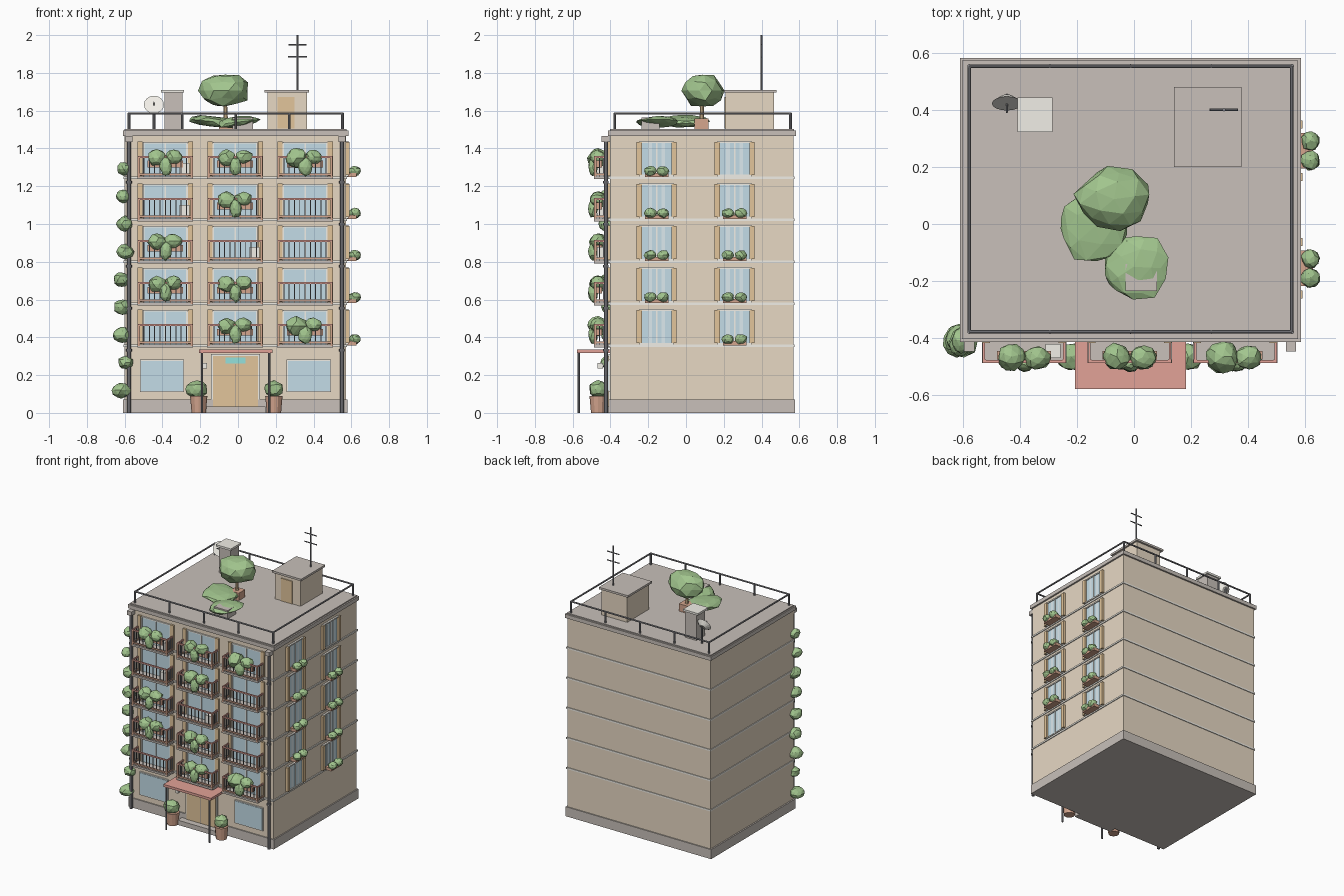
import bpy, bmesh, math, random
from mathutils import Matrix, Vector

if "Cube" in bpy.data.objects:
    bpy.data.objects.remove(bpy.data.objects["Cube"])
random.seed(4)

COL = dict(wall=(.80, .69, .55, 1), wood=(.76, .56, .33, 1), glass=(.55, .72, .80, 1),
           red=(.76, .36, .31, 1), clay=(.66, .38, .27, 1), leaf=(.36, .56, .27, 1),
           roof=(.58, .53, .49, 1), white=(.88, .86, .80, 1), teal=(.3, .75, .72, 1),
           dark=(.25, .25, .27, 1), curtain=(.72, .82, .86, 1))
MATS = {}
for k, c in COL.items():
    MATS[k] = bpy.data.materials.new(k)
    MATS[k].diffuse_color = c
PARTS = {}


def part(name, mat):
    if name not in PARTS:
        PARTS[name] = (bmesh.new(), mat)
    return PARTS[name][0]


def box(name, mat, x0, x1, y0, y1, z0, z1):
    m = Matrix.Translation(((x0 + x1) / 2, (y0 + y1) / 2, (z0 + z1) / 2)) @ \
        Matrix.Diagonal((x1 - x0, y1 - y0, z1 - z0, 1))
    bmesh.ops.create_cube(part(name, mat), size=1, matrix=m)


def rod(name, mat, a, b, r, r2=None, n=8):
    a, b = Vector(a), Vector(b)
    d = b - a
    m = Matrix.Translation((a + b) / 2) @ d.to_track_quat('Z', 'Y').to_matrix().to_4x4()
    bmesh.ops.create_cone(part(name, mat), cap_ends=True, segments=n, radius1=r,
                          radius2=r if r2 is None else r2, depth=d.length, matrix=m)


def blob(name, c, rx, ry, rz, tilt=0, jit=.13):
    # low-poly foliage lump
    m = Matrix.Translation(c) @ Matrix.Rotation(tilt, 4, 'Y') @ Matrix.Diagonal((rx, ry, rz, 1)) \
        @ Matrix.Rotation(random.uniform(0, 6), 4, 'Z')
    vs = bmesh.ops.create_icosphere(part(name, 'leaf'), subdivisions=2, radius=1)['verts']
    for v in vs:
        v.co = m @ (v.co * (1 + random.uniform(-jit, jit * .6)))


X0, X1, Y0, Y1 = -.60, .572, -.402, .57
FLOORS = [.355 + .2225 * i for i in range(5)]

# main mass, plinth, bands, cornice, roof
box('walls', 'wall', X0, X1, Y0, Y1, .06, 1.47)
box('plinth', 'roof', X0 - .01, X1 + .008, Y0 - .008, Y1 + .008, 0, .07)
for z in FLOORS:
    box('floor_bands', 'white', X0 - .005, X1 + .006, Y0 - .01, Y1 + .005, z - .006, z + .006)
box('cornice', 'roof', X0 - .01, X1 + .012, Y0 - .012, Y1 + .012, 1.467, 1.495)
box('roof_deck', 'roof', X0 - .002, X1 + .002, Y0, Y1 + .002, 1.495, 1.503)

# roof railing
RX0, RX1, RY0, RY1 = -.577, .553, -.378, .553
for y in (RY0, RY1):
    rod('roof_rail', 'dark', (RX0, y, 1.585), (RX1, y, 1.585), .006)
    for i in range(5):
        x = RX0 + (RX1 - RX0) * i / 4
        rod('roof_rail_posts', 'dark', (x, y, 1.5), (x, y, 1.588), .007)
for x in (RX0, RX1):
    rod('roof_rail', 'dark', (x, RY0, 1.585), (x, RY1, 1.585), .006)

# stair hut and aerial
box('stair_hut', 'wall', .155, .365, .21, .465, 1.5, 1.697)
box('stair_hut_roof', 'roof', .14, .377, .2, .48, 1.695, 1.71)
box('stair_hut_door', 'wood', .21, .30, .203, .212, 1.505, 1.672)
rod('aerial', 'dark', (.315, .4, 1.7), (.315, .4, 2), .006)
for z, w in ((1.95, .048), (1.885, .05)):
    rod('aerial', 'dark', (.315 - w, .4, z), (.315 + w, .4, z), .004)

# chimney and dish
box('chimney', 'roof', -.39, -.295, .335, .435, 1.5, 1.697)
box('chimney_cap', 'white', -.408, -.285, .323, .443, 1.695, 1.71)
rod('dish_pole', 'dark', (-.445, .45, 1.5), (-.445, .45, 1.63), .007)
rod('dish', 'white', (-.445, .445, 1.62), (-.445, .422, 1.632), .02, .053, 16)
rod('dish_feed', 'dark', (-.445, .43, 1.625), (-.445, .39, 1.645), .003)

# roof garden
box('tree_pot', 'clay', -.1, -.025, .045, .12, 1.5, 1.558)
rod('tree_trunk', 'wood', (-.065, .083, 1.55), (-.068, .085, 1.66), .012, .009)
blob('tree_crown', (-.07, .087, 1.706), .135, .112, .093)
blob('roof_shrubs', (-.14, -.008, 1.543), .13, .135, .03, .1)
blob('roof_shrubs', (.002, -.15, 1.54), .12, .12, .03, -.12)
box('roof_vent', 'roof', -.03, .08, -.235, -.14, 1.5, 1.565)

# downpipes with hoppers
for x in (-.577, .55):
    rod('downpipes', 'dark', (x, -.424, 0), (x, -.424, 1.45), .011)
    box('pipe_hoppers', 'roof', x - .018, x + .018, -.447, -.405, 1.435, 1.465)
    for z in FLOORS:
        rod('pipe_clips', 'dark', (x, -.424, z - .03), (x, -.424, z - .018), .015)

# front balconies: glazed doors, shutters, slab, railing
yf = Y0
PLANTED = {(0, 4), (1, 4), (2, 4), (1, 3), (0, 2), (0, 1), (1, 1), (1, 0), (2, 0)}
COOLERS = {(0, 4), (0, 3), (1, 2)}
for c, cx in enumerate((-.385, -.015, .355)):
    for r, z in enumerate(FLOORS):
        box('balcony_glass', 'glass', cx - .112, cx + .112, yf - .005, yf + .01, z, z + .183)
        for dx in (-.115, 0, .115):
            box('balcony_frames', 'white', cx + dx - .004, cx + dx + .004, yf - .009, yf, z, z + .185)
        box('balcony_frames', 'white', cx - .118, cx + .118, yf - .009, yf, z + .181, z + .189)
        for s in (-1, 1):
            a, b = sorted((cx + s * .12, cx + s * .147))
            box('balcony_shutters', 'wood', a, b, yf - .014, yf, z + .01, z + .192)
        box('balcony_slabs', 'roof', cx - .148, cx + .148, -.487, yf, z - .008, z + .006)
        # railing
        t = z + .11
        for h, n, m in ((t, 'balcony_handrails', 'red'), (z + .018, 'balcony_low_rails', 'clay')):
            box(n, m, cx - .145, cx + .145, -.486, -.477, h - .005, h + .005)
            for s in (-1, 1):
                box(n, m, cx + s * .141 - .004, cx + s * .141 + .004, -.478, yf, h - .005, h + .005)
        for s in (-1, 1):
            box('balcony_posts', 'clay', cx + s * .14 - .006, cx + s * .14 + .006, -.487, -.475, z, t)
            for y in (-.457, -.437, -.417):
                box('balusters', 'dark', cx + s * .141 - .0025, cx + s * .141 + .0025,
                    y - .0025, y + .0025, z, t)
        for i in range(1, 10):
            x = cx - .14 + .028 * i
            box('balusters', 'dark', x - .0025, x + .0025, -.484, -.479, z, t)
        if (c, r) in PLANTED:
            f = 1.2 if c == 2 else 1
            o = -.045
            box('balcony_planters', 'clay', cx - .095, cx + .095, -.475, -.445, z + .055, z + .09)
            blob('balcony_plants', (cx + o, -.465, z + .105), .05 * f, .048 * f, .044 * f)
            blob('balcony_plants', (cx - o, -.467, z + .11), .048, .042, .038)
            blob('balcony_plants', (cx + .002, -.492, z + .058), .032 * f, .026, .05)
        if (c, r) in COOLERS:
            box('cooling_units', 'white', cx + .075, cx + .128, -.47, -.42, z + .02, z + .078)

# right side windows
for c, cy in enumerate((-.155, .257)):
    for r, z in enumerate(FLOORS):
        a, b = z + .012, z + .19
        box('side_glass', 'glass', X1 - .01, X1 + .005, cy - .083, cy + .083, a, b)
        for dy in (-.086, 0, .086):
            box('side_frames', 'white', X1, X1 + .009, cy + dy - .004, cy + dy + .004, a, b)
        for h in (a, b):
            box('side_frames', 'white', X1, X1 + .012, cy - .09, cy + .09, h - .005, h + .004)
        for s in (-1, 1):
            p, q = sorted((cy + s * .078, cy + s * .106))
            box('side_shutters', 'wood', X1, X1 + .018, p, q, a + .002, b)
            p, q = sorted((cy + s * .025, cy + s * .045))
            box('side_curtains', 'curtain', X1, X1 + .006, p, q, a, b)
        if (c, r) not in {(0, 0), (1, 4)}:
            box('sill_planters', 'clay', X1, X1 + .055, cy - .062, cy + .062, z + .003, z + .025)
            for s in (-1, 1):
                blob('sill_plants', (X1 + .046, cy + s * .034, z + .035), .033, .034, .027)

# ground floor: shop windows and entrance
for cx in (-.402, .375):
    box('shop_frames', 'white', cx - .117, cx + .117, yf - .008, yf, .11, .282)
    box('shop_glass', 'glass', cx - .111, cx + .111, yf - .011, yf, .117, .276)
box('door_frame', 'white', -.142, .117, yf - .008, yf, .03, .312)
box('entrance_door', 'wood', -.132, .107, yf - .013, yf, .035, .302)
box('door_gap', 'dark', -.014, -.011, yf - .015, yf, .035, .26)
box('door_fanlight', 'teal', -.065, .04, yf - .017, yf, .262, .292)
box('entrance_step', 'roof', -.172, .145, -.46, yf, 0, .035)
box('canopy', 'red', -.207, .182, -.577, yf, .317, .335)
for x in (-.19, .165):
    rod('canopy_posts', 'dark', (x, -.568, 0), (x, -.568, .32), .006)
box('wall_lamp', 'white', -.185, -.165, -.468, -.44, .235, .265)
box('lamp_arm', 'dark', -.179, -.171, -.445, yf, .246, .254)
for x in (-.208, .19):
    rod('entrance_pots', 'clay', (x, -.465, 0), (x, -.465, .09), .038, .046, 12)
    blob('entrance_bushes', (x - .012 if x < 0 else x, -.465, .125), .062 if x < 0 else .05, .05, .048)

# climbing plant on the left corner
for i in range(9):
    k = random.uniform(.85, 1.1)
    blob('climbing_plant', (-.605 + random.uniform(-.012, .012), -.408 + random.uniform(-.012, .012),
                            .12 + .1465 * i), (.052 - .0015 * i) * k, .052 * k, .042 * k)

# turn the collected parts into objects
for name, (bm, mat) in PARTS.items():
    me = bpy.data.meshes.new(name)
    bm.to_mesh(me)
    bm.free()
    me.materials.append(MATS[mat])
    bpy.context.collection.objects.link(bpy.data.objects.new(name, me))

for m in bpy.data.materials:
    if m.users and not m.is_grease_pencil:
        m.use_nodes = True
        m.node_tree.nodes["Principled BSDF"].inputs["Base Color"].default_value = m.diffuse_color
